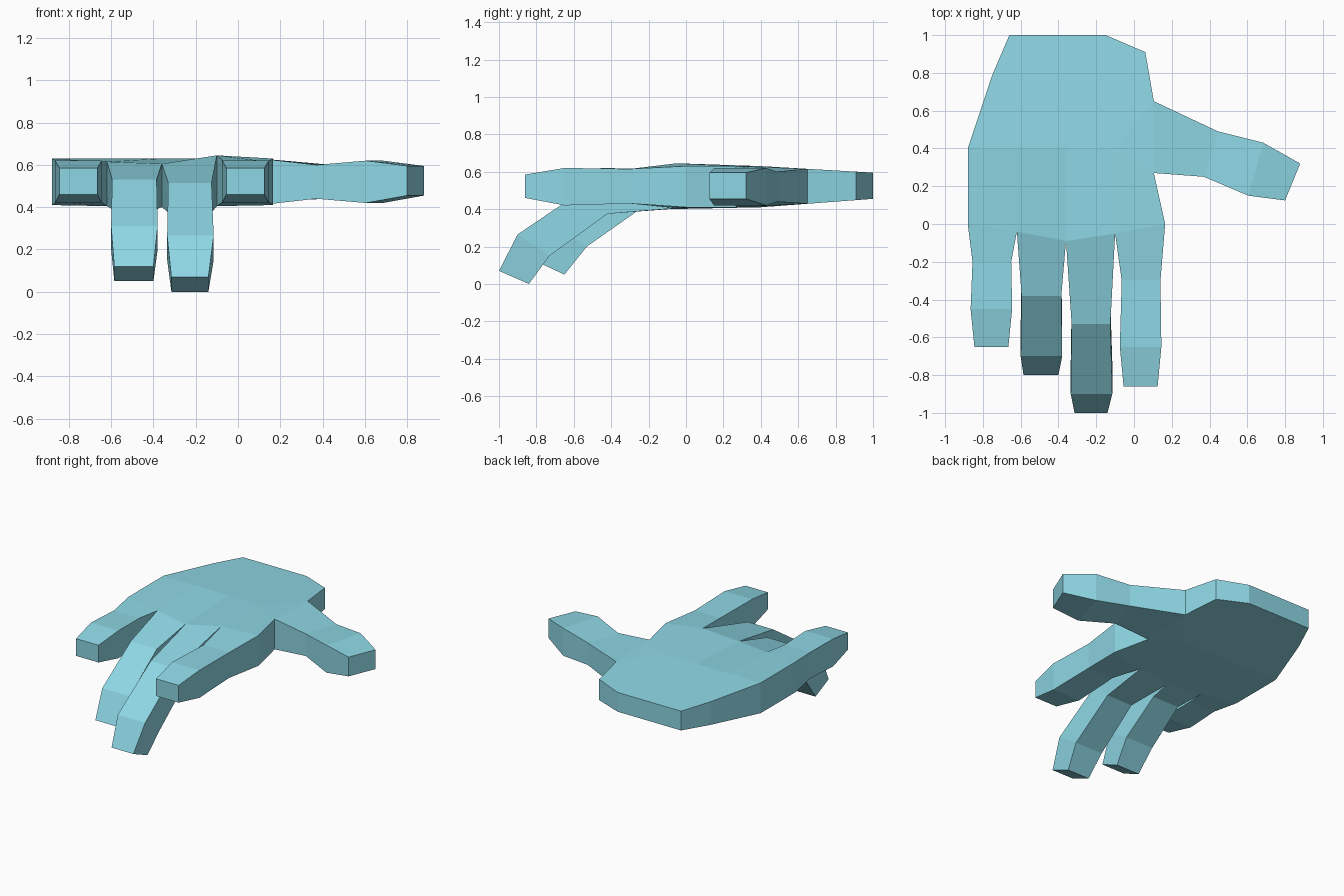
import bpy, bmesh

if "Cube" in bpy.data.objects:
    bpy.data.objects.remove(bpy.data.objects["Cube"])

bm = bmesh.new()


def wrist_z(y):
    # the palm thins toward the wrist
    t = (y - 0.4) / 0.6
    return 0.63 - 0.035 * t, 0.41 + 0.045 * t


# palm control points: x, y, top z, bottom z
palm = {
    "k0": (-0.88, 0.0, 0.63, 0.41), "k1": (-0.62, -0.04, 0.615, 0.405),
    "k2": (-0.36, -0.09, 0.605, 0.40), "k3": (-0.10, -0.05, 0.645, 0.405),
    "k4": (0.165, 0.0, 0.63, 0.41), "t0": (0.105, 0.27, 0.63, 0.41),
}
for i, x in enumerate((-0.88, -0.62, -0.36, -0.10)):
    palm[f"m{i}"] = (x, 0.4, 0.63, 0.41)
for key, x, y in (("w0", -0.75, 0.79), ("w1", -0.66, 1), ("w2", -0.15, 1),
                  ("w3", 0.06, 0.91), ("t1", 0.105, 0.65)):
    palm[key] = (x, y, *wrist_z(y))

top = {k: bm.verts.new((x, y, zt)) for k, (x, y, zt, zb) in palm.items()}
bot = {k: bm.verts.new((x, y, zb)) for k, (x, y, zt, zb) in palm.items()}

# back of the hand and palm
for face in ("k0 k1 m1 m0", "k1 k2 m2 m1", "k2 k3 m3 m2", "k3 k4 t0 m3",
             "m3 t0 t1", "m0 m1 m2 m3 t1 w3 w2 w1 w0"):
    keys = face.split()
    bm.faces.new([top[k] for k in keys])
    bm.faces.new([bot[k] for k in reversed(keys)])

# side walls, leaving openings for the digits
for a, b in ("k4 t0", "t1 w3", "w3 w2", "w2 w1", "w1 w0", "w0 m0", "m0 k0") and [
        s.split() for s in ("k4 t0", "t1 w3", "w3 w2", "w2 w1", "w1 w0", "w0 m0", "m0 k0")]:
    bm.faces.new((top[a], top[b], bot[b], bot[a]))


def digit(a, b, sections):
    """Loft four-sided sections out of the palm opening between points a and b."""
    ring = [top[a], top[b], bot[b], bot[a]]
    for section in sections:
        new = [bm.verts.new(p) for p in section]
        for i in range(4):
            j = (i + 1) % 4
            bm.faces.new((ring[i], ring[j], new[j], new[i]))
        ring = new
    bm.faces.new(ring)


def finger_sections(rows):
    # row: left x, right x, top y, top z, bottom y, bottom z
    return [((l, yt, zt), (r, yt, zt), (r, yb, zb), (l, yb, zb))
            for l, r, yt, zt, yb, zb in rows]


# little, ring, middle and index fingers
fingers = (
    [(-0.855, -0.65, -0.20, 0.615, -0.20, 0.425),
     (-0.865, -0.645, -0.45, 0.62, -0.45, 0.42),
     (-0.845, -0.665, -0.65, 0.585, -0.65, 0.46)],
    [(-0.595, -0.385, -0.38, 0.53, -0.26, 0.39),
     (-0.60, -0.38, -0.70, 0.31, -0.53, 0.20),
     (-0.585, -0.40, -0.80, 0.12, -0.65, 0.05)],
    [(-0.33, -0.125, -0.53, 0.515, -0.42, 0.375),
     (-0.335, -0.115, -0.90, 0.265, -0.73, 0.15),
     (-0.315, -0.14, -1.0, 0.07, -0.84, 0.0)],
    [(-0.065, 0.14, -0.30, 0.615, -0.30, 0.43),
     (-0.075, 0.145, -0.65, 0.62, -0.65, 0.42),
     (-0.055, 0.125, -0.86, 0.585, -0.86, 0.46)],
)
for i, rows in enumerate(fingers):
    digit(f"k{i}", f"k{i + 1}", finger_sections(rows))

# thumb: near xy, far xy, top z, bottom z
thumb = [((0.37, 0.25), (0.445, 0.49), 0.60, 0.44),
         ((0.605, 0.15), (0.685, 0.43), 0.62, 0.42),
         ((0.80, 0.125), (0.88, 0.32), 0.595, 0.455)]
digit("t0", "t1", [((*n, zt), (*f, zt), (*f, zb), (*n, zb)) for n, f, zt, zb in thumb])

bmesh.ops.recalc_face_normals(bm, faces=bm.faces)
mesh = bpy.data.meshes.new("hand")
bm.to_mesh(mesh)
bm.free()
hand = bpy.data.objects.new("hand", mesh)
bpy.context.collection.objects.link(hand)

# light blue surface
mat = bpy.data.materials.new("light_blue")
mat.diffuse_color = (0.27, 0.68, 0.78, 1)
mat.use_nodes = True
mat.node_tree.nodes["Principled BSDF"].inputs["Base Color"].default_value = mat.diffuse_color
mesh.materials.append(mat)
